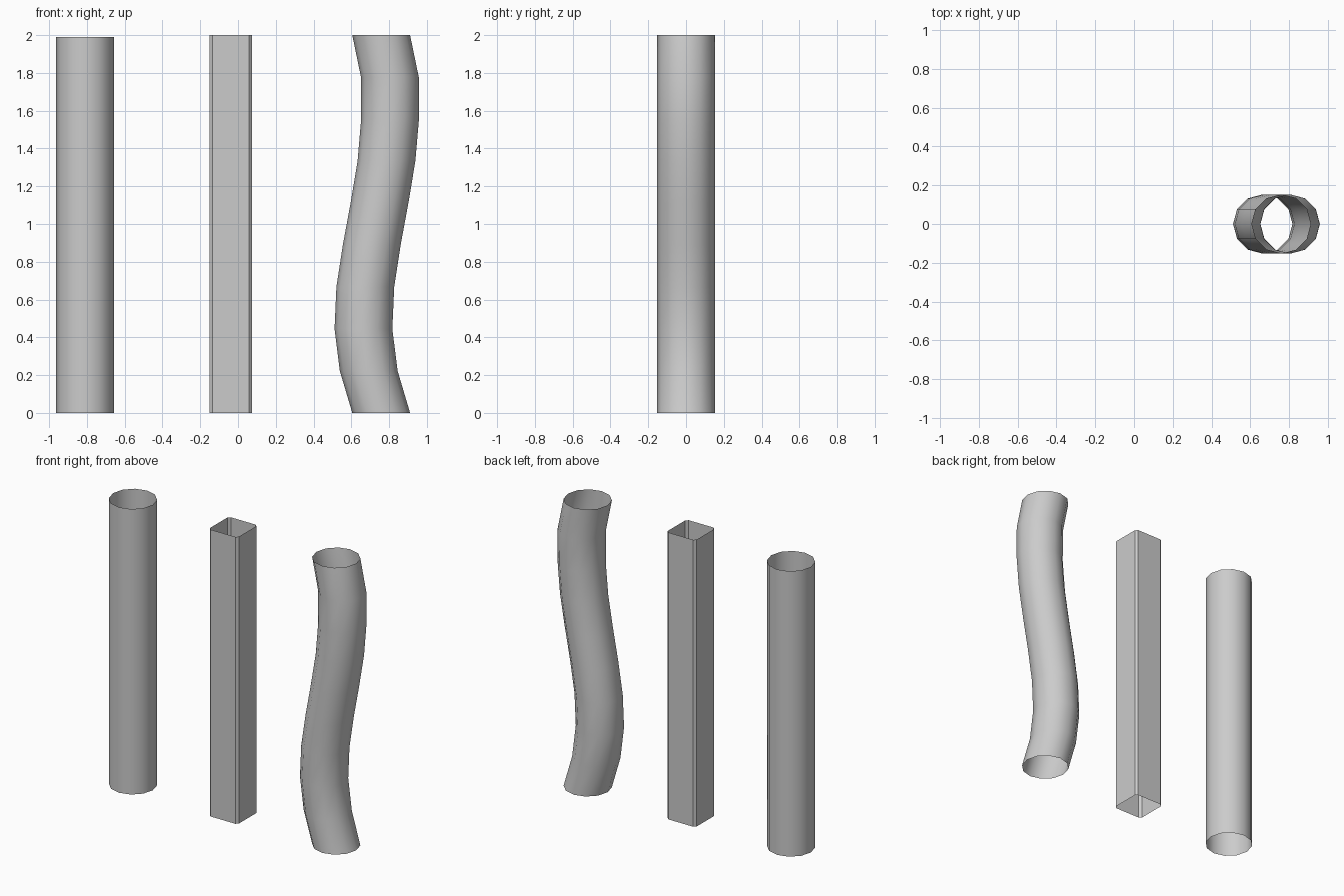
import bpy, math

if "Cube" in bpy.data.objects:
    bpy.data.objects.remove(bpy.data.objects["Cube"])

R = 0.153
SIDES = 12


def tube(name, section, path, smooth):
    """Open thin-walled tube: section is a list of (x, y), path a list of (x, z)."""
    n = len(section)
    verts = [(cx + x, y, z) for cx, z in path for x, y in section]
    faces = [(r * n + i, r * n + (i + 1) % n, (r + 1) * n + (i + 1) % n, (r + 1) * n + i)
             for r in range(len(path) - 1) for i in range(n)]
    mesh = bpy.data.meshes.new(name)
    mesh.from_pydata(verts, [], faces)
    for p in mesh.polygons:
        p.use_smooth = smooth
    mesh.update()
    obj = bpy.data.objects.new(name, mesh)
    bpy.context.collection.objects.link(obj)
    return obj


circle = [(R * math.cos(2 * math.pi * i / SIDES), R * math.sin(2 * math.pi * i / SIDES))
          for i in range(SIDES)]

# square section with chamfered corners
h, c = 0.112, 0.096
square = [(h, -c), (h, c), (c, h), (-c, h), (-h, c), (-h, -c), (-c, -h), (c, -h)]

# round straight pipe
tube("round_pipe", circle, [(-0.81, 0), (-0.81, 1.99)], True)

# square straight pipe
tube("square_pipe", square, [(-0.038, 0), (-0.038, 2)], False)

# wavy pipe, horizontal rings shifted along an S path
centres = [0.758, 0.692, 0.664, 0.674, 0.708, 0.749, 0.786, 0.805, 0.804, 0.758]
tube("wavy_pipe", circle, [(x, 2 * i / 9) for i, x in enumerate(centres)], True)
